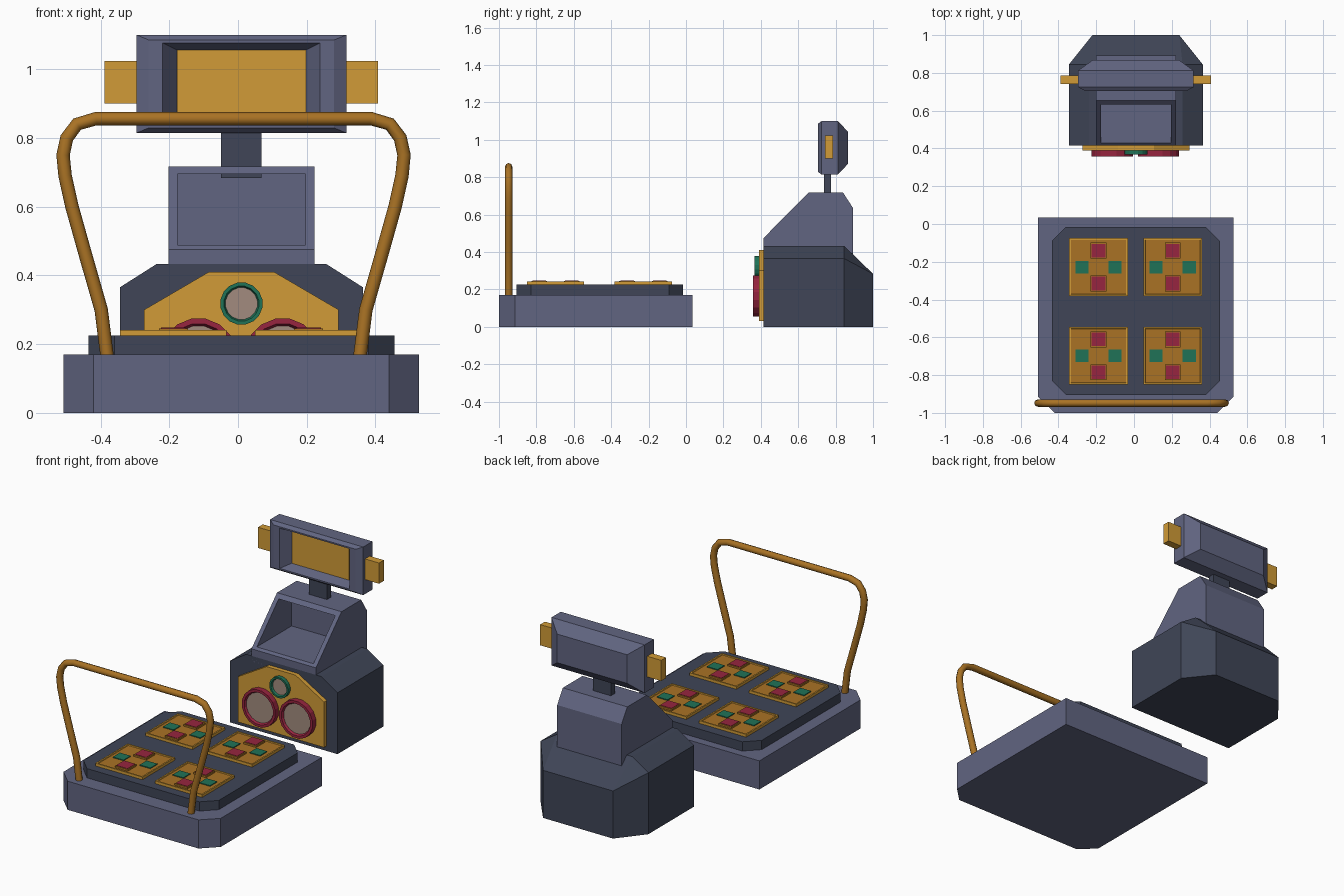
import bpy, bmesh, math
from mathutils import Matrix, Vector

cube = bpy.data.objects.get("Cube")
if cube:
    bpy.data.objects.remove(cube, do_unlink=True)


def material(name, *rgb):
    m = bpy.data.materials.new(name)
    m.use_nodes = True
    m.diffuse_color = (*rgb, 1)
    m.node_tree.nodes["Principled BSDF"].inputs["Base Color"].default_value = (*rgb, 1)
    return m


slate = material("slate", .12, .13, .22)
dark = material("dark_slate", .05, .06, .095)
gold = material("gold", .64, .33, .038)
brown = material("amber_brown", .40, .17, .018)
red = material("crimson", .31, .018, .05)
green = material("teal_green", .014, .17, .095)
taupe = material("taupe", .36, .26, .21)
CX = .01  # centre line of the machine


def finish(bm, name, *mats):
    bmesh.ops.recalc_face_normals(bm, faces=bm.faces)
    me = bpy.data.meshes.new(name)
    bm.to_mesh(me)
    bm.free()
    for m in mats:
        me.materials.append(m)
    ob = bpy.data.objects.new(name, me)
    bpy.context.collection.objects.link(ob)
    return ob


def hull(name, points, *mats):
    bm = bmesh.new()
    for p in points:
        bm.verts.new(p)
    bmesh.ops.convex_hull(bm, input=bm.verts)
    bmesh.ops.dissolve_limit(bm, angle_limit=.01, verts=bm.verts, edges=bm.edges)
    return finish(bm, name, *mats)


def box(name, x0, x1, y0, y1, z0, z1, *mats):
    return hull(name, [(x, y, z) for x in (x0, x1) for y in (y0, y1) for z in (z0, z1)], *mats)


def mirrored(points):
    # points given as (half width, y, z) about the centre line
    return [(CX + s * w, y, z) for w, y, z in points for s in (-1, 1)]


def carve(ob, cutter):
    cutter.hide_render = True
    mod = ob.modifiers.new("recess", "BOOLEAN")
    mod.operation, mod.object, mod.solver = "DIFFERENCE", cutter, "EXACT"
    bpy.context.view_layer.objects.active = ob
    bpy.ops.object.modifier_apply(modifier=mod.name)
    bpy.data.objects.remove(cutter, do_unlink=True)


# Dance platform: base with cut front corners, deck with four cut corners
base = [(.43, -1), (.517, -.915), (.517, .035)]
hull("platform_base", mirrored([(w, y, z) for w, y in base for z in (0, .17)]), slate)
deck = [(.37, -.905), (.445, -.83), (.445, -.09), (.37, -.015)]
hull("platform_deck", mirrored([(w, y, z) for w, y in deck for z in (.16, .225)]), dark)


# Step pads: gold rim, sunken brown panel, four coloured tiles
def step_pad(name, cx, cy):
    pad = box(name, cx - .155, cx + .155, cy - .153, cy + .153, .22, .241, gold, brown)
    bm = bmesh.new()
    bm.from_mesh(pad.data)
    top = max(bm.faces, key=lambda f: f.calc_center_median().z)
    bmesh.ops.inset_region(bm, faces=[top], thickness=.012)
    bmesh.ops.inset_region(bm, faces=[top], thickness=.003, depth=-.005)
    top.material_index = 1
    bm.to_mesh(pad.data)
    bm.free()
    for s in (-1, 1):
        y, x = cy + s * .087, cx + s * .088
        box(name + "_tile_mount", cx - .042, cx + .042, y - .042, y + .042, .23, .246, brown)
        box(name + "_red_tile", cx - .036, cx + .036, y - .036, y + .036, .242, .248, red)
        box(name + "_green_tile", x - .035, x + .035, cy - .033, cy + .033, .234, .241, green)


for col, x in (("right", -.188), ("left", .205)):
    for row, y in (("back", -.228), ("front", -.698)):
        step_pad(f"step_pad_{row}_{col}", x, y)

# Hand rail: bent tube in an upright plane
half = [(.366, .15), (.385, .30), (.428, .45), (.470, .60), (.490, .69), (.496, .75),
        (.485, .80), (.455, .84), (.40, .856)]
path = [(-w, z) for w, z in half] + [(w, z) for w, z in reversed(half)]
curve = bpy.data.curves.new("hand_rail", "CURVE")
curve.dimensions = "3D"
curve.bevel_depth = .0195
curve.bevel_resolution = 2
curve.use_fill_caps = True
spline = curve.splines.new("POLY")
spline.points.add(len(path) - 1)
for p, (x, z) in zip(spline.points, path):
    p.co = (x - .013, -.948, z, 1)
curve.materials.append(brown)
rail = bpy.data.objects.new("hand_rail", curve)
bpy.context.collection.objects.link(rail)
bpy.context.view_layer.objects.active = rail
rail.select_set(True)
bpy.ops.object.convert(target="MESH")
bpy.ops.object.shade_smooth_by_angle(angle=math.radians(50))

# Cabinet lower body with sloped shoulders and cut back corners
shoulder = [(.354, 0), (.354, .365), (.247, .433)]
body = [(w, y, z) for w, z in shoulder for y in (.415, .845)]
hull("cabinet_body", mirrored(body + [(.23, 1, 0), (.23, 1, .283)]), dark)

# Speaker panel on the cabinet front
panel = [(.283, .03), (.283, .30), (.095, .41)]
hull("speaker_panel", mirrored([(w, y, z) for w, z in panel for y in (.39, .42)]), gold)


def speaker(name, x, z, radius, rim, front, color):
    depth = .41 - front
    bm = bmesh.new()
    bmesh.ops.create_cone(bm, cap_ends=True, segments=16, radius1=radius, radius2=radius,
                          depth=depth,
                          matrix=Matrix.Translation((x, front + depth / 2, z))
                          @ Matrix.Rotation(math.pi / 2, 4, "X")
                          @ Matrix.Rotation(math.pi / 16, 4, "Z"))
    bm.normal_update()
    cap = min(bm.faces, key=lambda f: f.calc_center_median().y)
    bmesh.ops.inset_region(bm, faces=[cap], thickness=rim * .7)
    bmesh.ops.inset_region(bm, faces=[cap], thickness=rim * .3, depth=-.012)
    cap.material_index = 1
    finish(bm, name, color, taupe)


speaker("right_speaker", -.115, .165, .111, .022, .357, red)
speaker("left_speaker", .13, .165, .111, .022, .357, red)
speaker("centre_speaker", .01, .318, .062, .015, .367, green)

# Console with sloped front and a deep screen recess
profile = [(.415, .40), (.415, .475), (.655, .717), (.84, .717), (.893, .635), (.893, .37)]
console = hull("console", mirrored([(.212, y, z) for y, z in profile]), slate)
carve(console, box("recess_cutter", CX - .186, CX + .186, .3, .755, .488, .695))

# Neck and display head
box("neck", CX - .059, CX + .059, .737, .775, .684, .84, dark)
HZ = .957
sections = [(.705, .27, .128), (.725, .306, .143), (.812, .306, .143), (.867, .23, .085)]
head = hull("display_head", mirrored([(w, y, HZ + s * h) for y, w, h in sections for s in (-1, 1)]),
            slate)
opening = [(.695, .236, .123), (.765, .188, .099)]
carve(head, hull("opening_cutter", mirrored([(w, y, HZ + s * h) for y, w, h in opening
                                             for s in (-1, 1)])))
box("display_screen", CX - .188, CX + .188, .76, .768, HZ - .099, HZ + .099, gold)

# Side lamps of the head
for name, s in (("right_lamp", -1), ("left_lamp", 1)):
    a, b = sorted((CX + s * .29, CX + s * .398))
    box(name, a, b, .742, .787, .90, 1.023, gold)
